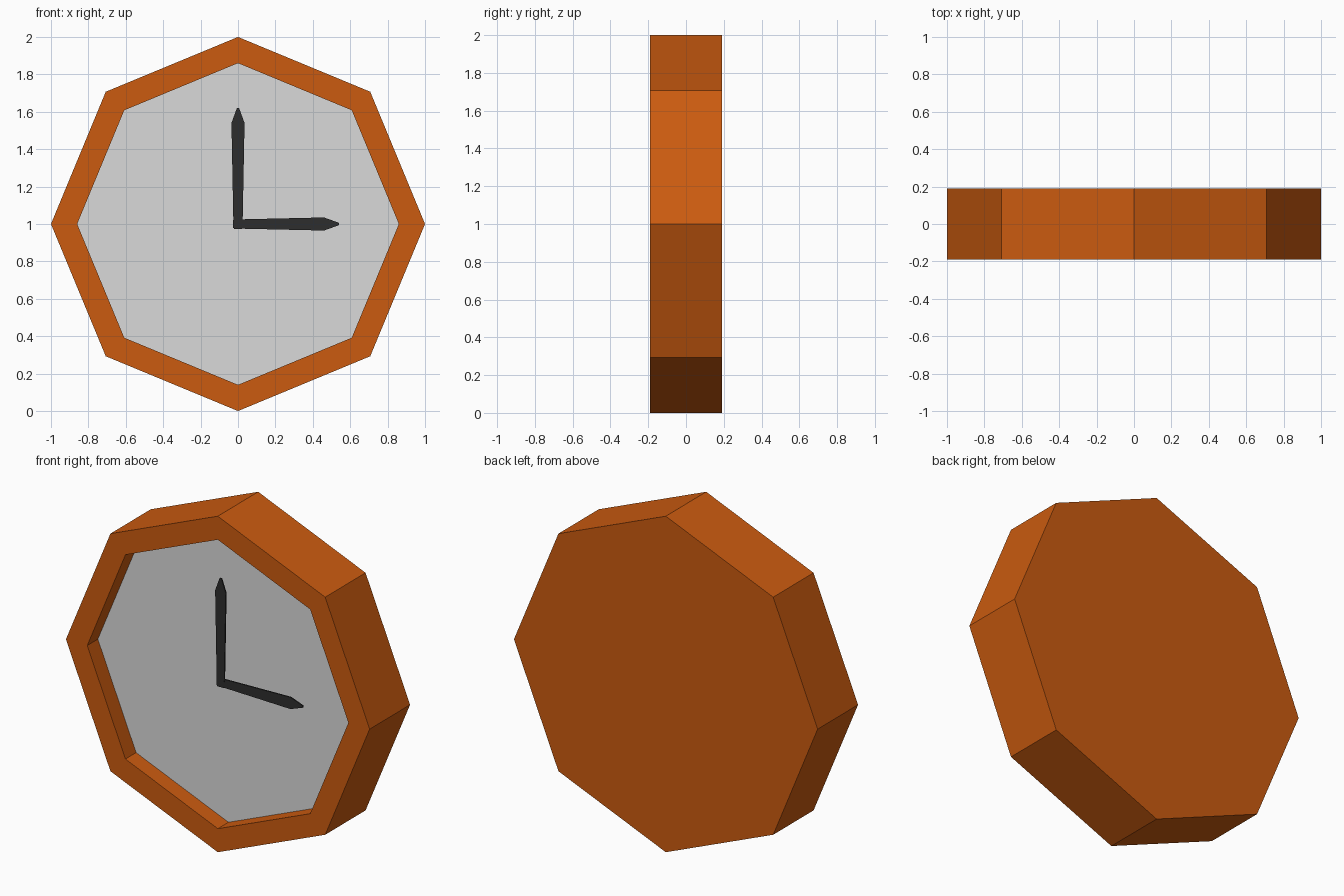
import bpy, bmesh, math

if "Cube" in bpy.data.objects:
    bpy.data.objects.remove(bpy.data.objects["Cube"])

def material(name, rgb):
    m = bpy.data.materials.new(name)
    m.diffuse_color = (*rgb, 1)
    m.use_nodes = True
    m.node_tree.nodes["Principled BSDF"].inputs["Base Color"].default_value = m.diffuse_color
    return m

orange = material("orange case", (0.60, 0.105, 0.005))
grey = material("pale grey dial", (0.70, 0.70, 0.70))
black = material("black hands", (0.027, 0.027, 0.027))

FRONT, DIAL, BACK = -0.19, -0.09, 0.19

def finish(name, bm, mats):
    bmesh.ops.recalc_face_normals(bm, faces=bm.faces)
    me = bpy.data.meshes.new(name)
    bm.to_mesh(me)
    bm.free()
    for m in mats:
        me.materials.append(m)
    ob = bpy.data.objects.new(name, me)
    bpy.context.collection.objects.link(ob)
    return ob

def ring(bm, r, y):
    return [bm.verts.new((r * math.sin(i * math.pi / 4), y, 1 + r * math.cos(i * math.pi / 4)))
            for i in range(8)]

# Octagonal case with recessed dial
bm = bmesh.new()
rings = [ring(bm, r, y) for r, y in ((1, BACK), (1, FRONT), (0.86, FRONT), (0.86, DIAL))]
for a, b in zip(rings, rings[1:]):
    for i in range(8):
        j = (i + 1) % 8
        bm.faces.new((a[i], a[j], b[j], b[i]))
bm.faces.new(rings[0])
bm.faces.new(rings[-1]).material_index = 1
finish("clock_case", bm, [orange, grey])

# Tapered pointed hands, thin plates floating over the dial
def hand(name, tip, angle, y):
    half = [(0.022, -0.027), (0.025, 0.02), (0.035, tip - 0.08), (0.006, tip)]
    outline = half + [(-x, z) for x, z in reversed(half)]
    c, s = math.cos(angle), math.sin(angle)
    bm = bmesh.new()
    f = bm.faces.new([bm.verts.new((x * c + z * s, y, 1 - x * s + z * c)) for x, z in outline])
    ext = bmesh.ops.extrude_face_region(bm, geom=[f], use_keep_orig=True)
    for v in ext["geom"]:
        if isinstance(v, bmesh.types.BMVert):
            v.co.y += 0.008
    finish(name, bm, [black])

hand("minute_hand", 0.62, 0, -0.165)
hand("hour_hand", 0.54, math.pi / 2, -0.164)
